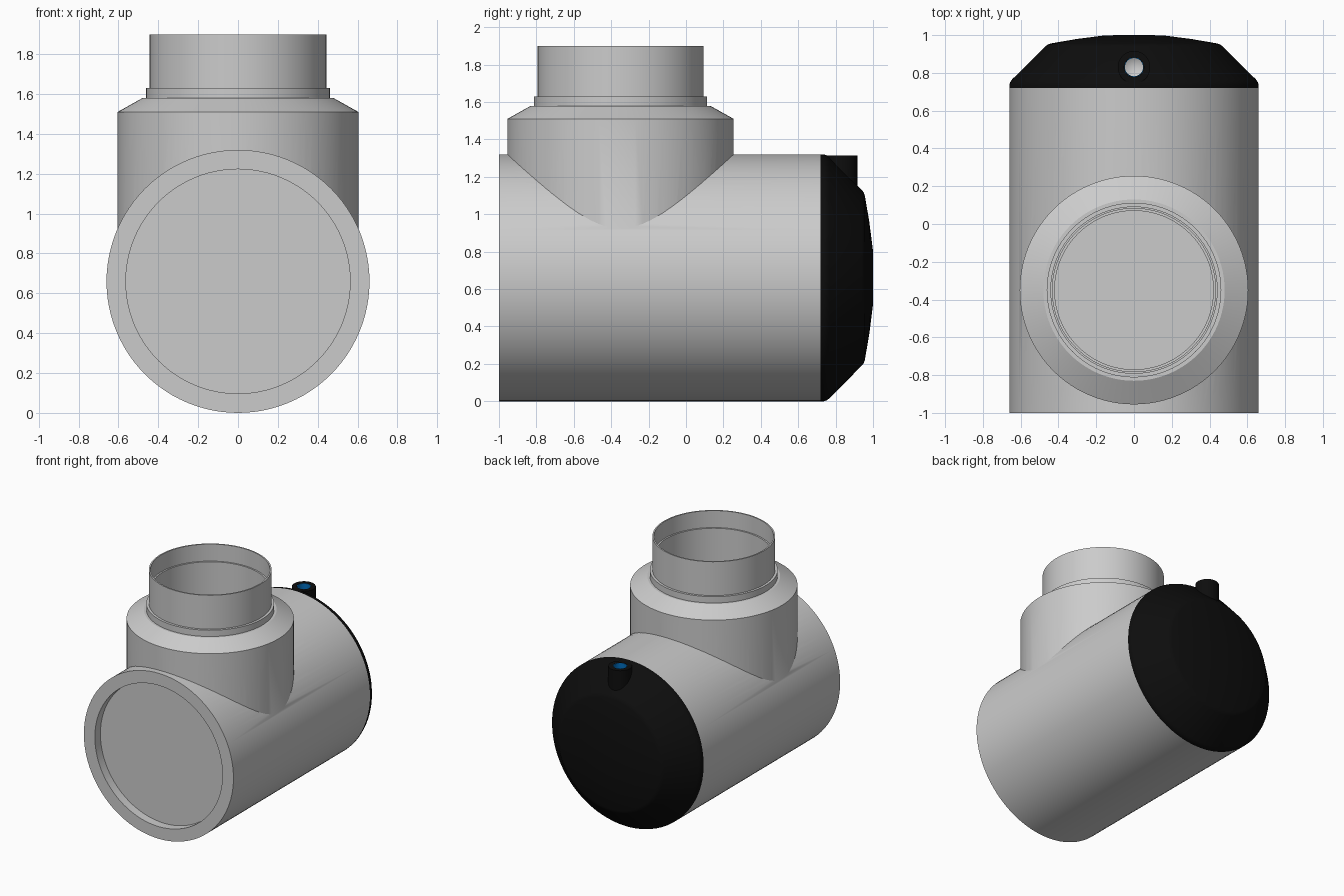
import bpy, bmesh
from math import sin, cos, pi, radians
from mathutils import Matrix

if "Cube" in bpy.data.objects:
    bpy.data.objects.remove(bpy.data.objects["Cube"])

SEG = 96


def lathe(name, profile, loc, along_y=False, closed=False, seg=SEG, color=None):
    """Revolve (radius, height) points about z, or about y when along_y is set."""
    bm = bmesh.new()
    rings = []
    for r, h in profile:
        if r == 0:
            rings.append([bm.verts.new((0, 0, h))])
        else:
            rings.append([bm.verts.new((r * cos(2 * pi * i / seg), r * sin(2 * pi * i / seg), h))
                          for i in range(seg)])
    pairs = list(zip(rings, rings[1:]))
    if closed:
        pairs.append((rings[-1], rings[0]))
    for a, b in pairs:
        for i in range(seg):
            j = (i + 1) % seg
            if len(a) == 1:
                bm.faces.new((a[0], b[j], b[i]))
            elif len(b) == 1:
                bm.faces.new((a[i], a[j], b[0]))
            else:
                bm.faces.new((a[i], a[j], b[j], b[i]))
    bmesh.ops.recalc_face_normals(bm, faces=bm.faces[:])
    turn = Matrix.Rotation(radians(-90), 4, 'X') if along_y else Matrix()
    bm.transform(Matrix.Translation(loc) @ turn)
    me = bpy.data.meshes.new(name)
    bm.to_mesh(me)
    bm.free()
    ob = bpy.data.objects.new(name, me)
    bpy.context.collection.objects.link(ob)
    if color:
        mat = bpy.data.materials.new(name + "_color")
        mat.diffuse_color = (*color, 1)
        mat.use_nodes = True
        mat.node_tree.nodes["Principled BSDF"].inputs["Base Color"].default_value = mat.diffuse_color
        me.materials.append(mat)
    return ob


def select(ob):
    bpy.ops.object.select_all(action='DESELECT')
    ob.select_set(True)
    bpy.context.view_layer.objects.active = ob


def boolean(ob, other, op):
    """Apply a boolean and remove the helper object."""
    mod = ob.modifiers.new(op, 'BOOLEAN')
    mod.operation, mod.object, mod.solver = op, other, 'EXACT'
    select(ob)
    bpy.ops.object.modifier_apply(modifier=mod.name)
    bpy.data.objects.remove(other)


AXIS = (0, 0, 0.66)
NECK = (0, -0.35, 0)
PEG = (0, 0.83, 0)
BLACK = (0.004, 0.004, 0.004)

# Horizontal pipe body
body = lathe("pipe_body", [(0, -1), (0.66, -1), (0.66, 0.72), (0, 0.72)], AXIS, True)

# Branch with shoulder, collar and stepped open socket
neck = lathe("branch", [(0, 0.8), (0.605, 0.8), (0.605, 1.51), (0.48, 1.58), (0.462, 1.58),
                        (0.462, 1.63), (0.443, 1.63), (0.443, 1.9), (0.432, 1.9),
                        (0.432, 1.765), (0.42, 1.765), (0.42, 1.36), (0, 1.36)], NECK)
boolean(body, neck, 'UNION')

# Shallow recess in the front end
recess = lathe("recess_cutter", [(0, -1.2), (0.563, -1.2), (0.563, -0.93), (0, -0.93)], AXIS, True)
boolean(body, recess, 'DIFFERENCE')

# Black domed end cap with its upright peg
cap = lathe("end_cap", [(0, 0.72), (0.66, 0.72), (0.66, 0.738), (0.655, 0.752), (0.645, 0.766),
                        (0.468, 0.941), (0.457, 0.95), (0.44, 0.956), (0.3, 0.98),
                        (0.15, 0.999), (0, 1.0)], AXIS, True, color=BLACK)
peg = lathe("peg", [(0, 1.1), (0.086, 1.1), (0.086, 1.315), (0, 1.315)], PEG, seg=48, color=BLACK)
boolean(cap, peg, 'UNION')
hole = lathe("hole_cutter", [(0, 1.14), (0.052, 1.14), (0.052, 1.4), (0, 1.4)], PEG, seg=48)
boolean(cap, hole, 'DIFFERENCE')

# Blue liner and conical floor of the peg hole
liner = lathe("hole_liner", [(0.0515, 1.2), (0.0515, 1.314), (0.048, 1.314), (0.048, 1.2)],
              PEG, closed=True, seg=48, color=(0.0, 0.15, 0.5))
floor = lathe("hole_floor", [(0, 1.142), (0.051, 1.142), (0.051, 1.2), (0, 1.17)], PEG, seg=48)

for ob in (body, cap, liner, floor):
    select(ob)
    bpy.ops.object.shade_smooth_by_angle(angle=radians(25))
